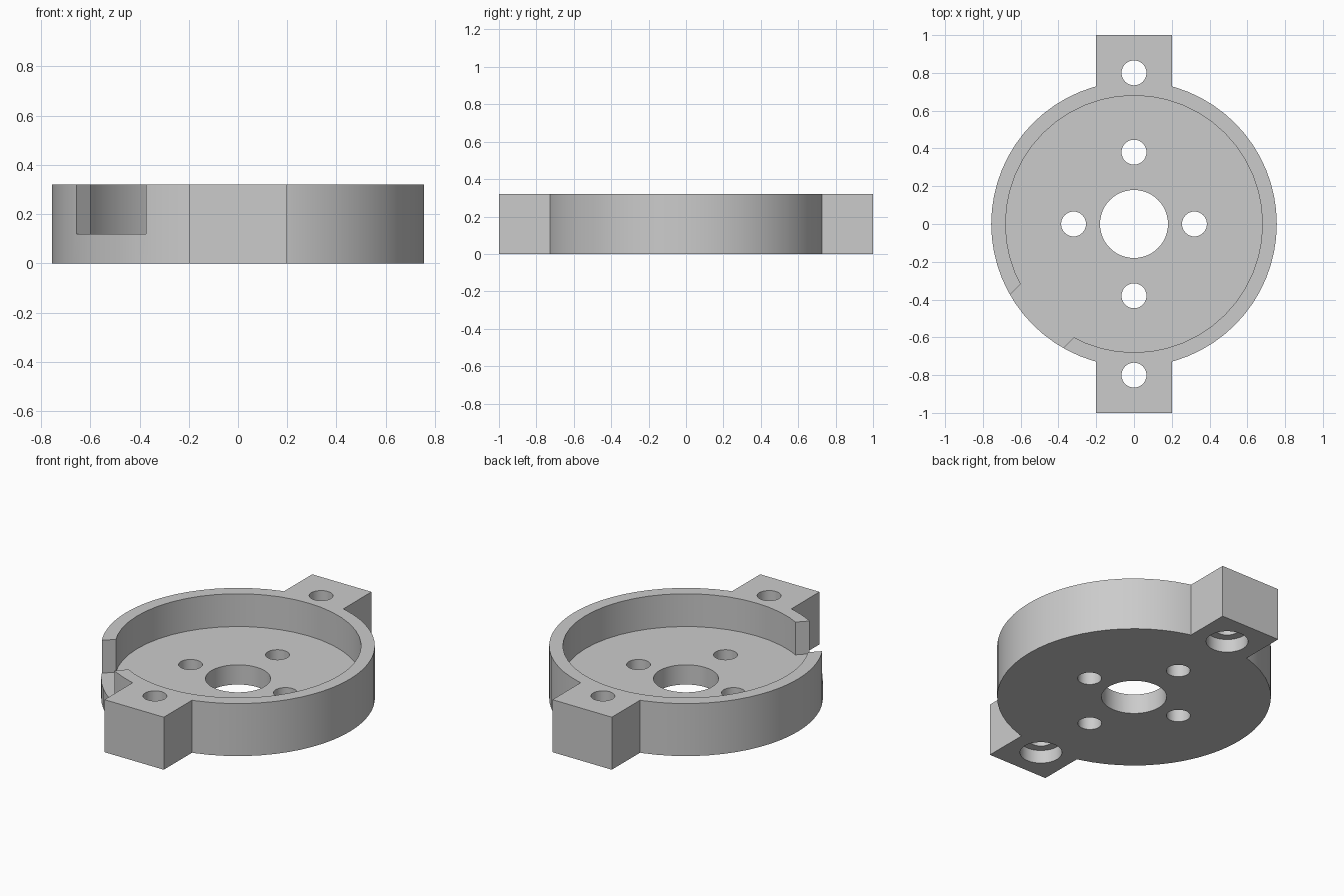
import bpy
import math
from mathutils import Matrix

cube = bpy.data.objects.get("Cube")
if cube:
    bpy.data.objects.remove(cube, do_unlink=True)

HEIGHT, FLOOR = 0.32, 0.12
OVER = 0.1  # how far cutters run past the surface

grey = bpy.data.materials.new("plain grey")
grey.use_nodes = True
colour = (0.6, 0.6, 0.6, 1)
grey.diffuse_color = colour
grey.node_tree.nodes["Principled BSDF"].inputs["Base Color"].default_value = colour


def cylinder(name, radius, z0, z1, x=0, y=0, sides=48):
    bpy.ops.mesh.primitive_cylinder_add(
        vertices=sides, radius=radius, depth=z1 - z0, location=(x, y, (z0 + z1) / 2))
    obj = bpy.context.object
    obj.name = name
    return obj


def box(name, size, centre, turn=0):
    bpy.ops.mesh.primitive_cube_add(size=1)
    obj = bpy.context.object
    obj.name = name
    obj.data.transform(Matrix.Rotation(turn, 4, 'Z') @ Matrix.Translation(centre)
                       @ Matrix.Diagonal((*size, 1)))
    return obj


def combine(target, tool, operation):
    mod = target.modifiers.new(tool.name, 'BOOLEAN')
    mod.operation = operation
    mod.solver = 'EXACT'
    mod.object = tool
    bpy.context.view_layer.objects.active = target
    bpy.ops.object.modifier_apply(modifier=mod.name)
    bpy.data.objects.remove(tool, do_unlink=True)


# Round body with a mounting ear at front and back
housing = cylinder("round_housing", 0.756, 0, HEIGHT, sides=64)
combine(housing, box("mounting_ears", (0.4, 2, HEIGHT), (0, 0, HEIGHT / 2)), 'UNION')

# Cup recess and the slot through its wall
cutters = [
    cylinder("cup_recess", 0.68, FLOOR, HEIGHT + OVER),
    box("wall_slot", (0.5, 0.4, HEIGHT), (0.75, 0, FLOOR + HEIGHT / 2), math.radians(225)),
    cylinder("shaft_hole", 0.18, -OVER, HEIGHT),
]
# Screw holes in the floor
for x, y in ((0.32, 0), (-0.32, 0), (0, 0.38), (0, -0.38)):
    cutters.append(cylinder("floor_hole", 0.066, -OVER, HEIGHT, x, y, 32))
# Ear holes, counterbored from below
for y in (0.8, -0.8):
    cutters.append(cylinder("ear_hole", 0.066, -OVER, HEIGHT + OVER, 0, y, 32))
    cutters.append(cylinder("ear_counterbore", 0.116, -OVER, 0.08, 0, y, 32))
for cutter in cutters:
    combine(housing, cutter, 'DIFFERENCE')

housing.data.materials.clear()
housing.data.materials.append(grey)
for face in housing.data.polygons:
    face.material_index = 0
bpy.ops.object.select_all(action='DESELECT')
housing.select_set(True)
bpy.context.view_layer.objects.active = housing
bpy.ops.object.shade_smooth_by_angle(angle=math.radians(30))
